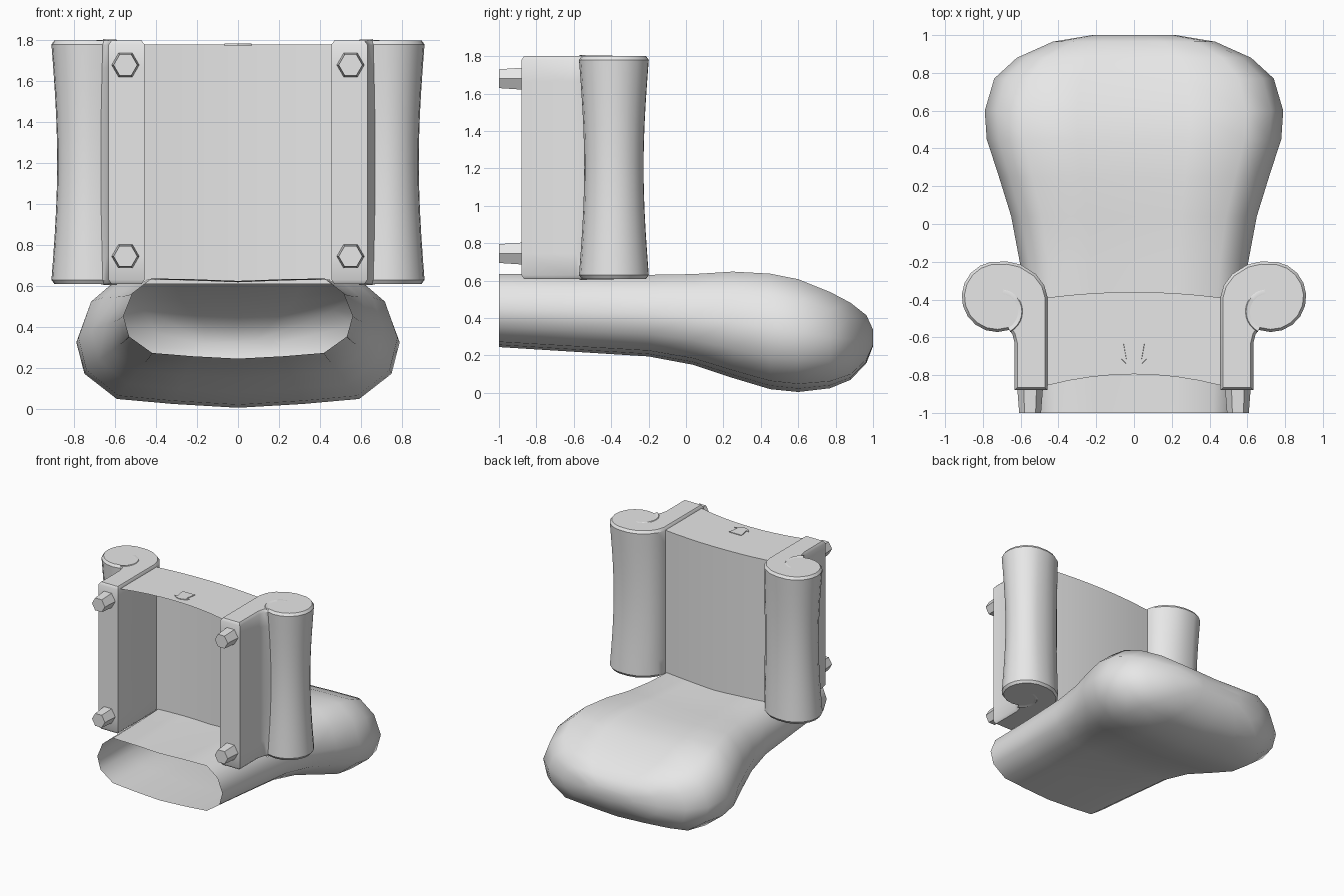
import bpy, bmesh, math
from math import sin, cos, radians, pi

cube = bpy.data.objects.get("Cube")
if cube:
    bpy.data.objects.remove(cube, do_unlink=True)

grey = bpy.data.materials.new("plain grey")
grey.use_nodes = True
grey.diffuse_color = (0.8, 0.8, 0.8, 1)
grey.node_tree.nodes["Principled BSDF"].inputs["Base Color"].default_value = (0.8, 0.8, 0.8, 1)


def loft(name, rings, closed=True, caps=(False, False), angle=35, mirror=False):
    """Skin a list of equal-length point rings into one object."""
    bm = bmesh.new()
    vs = [[bm.verts.new(p) for p in ring] for ring in rings]
    n = len(rings[0])
    for a, b in zip(vs, vs[1:]):
        for i in range(n if closed else n - 1):
            j = (i + 1) % n
            bm.faces.new((a[i], a[j], b[j], b[i]))
    for cap, ring in zip(caps, (vs[0], vs[-1])):
        if cap:
            bm.faces.new(ring)
    bmesh.ops.recalc_face_normals(bm, faces=bm.faces)
    mesh = bpy.data.meshes.new(name)
    bm.to_mesh(mesh)
    bm.free()
    mesh.materials.append(grey)
    ob = bpy.data.objects.new(name, mesh)
    bpy.context.collection.objects.link(ob)
    bpy.ops.object.select_all(action='DESELECT')
    ob.select_set(True)
    bpy.context.view_layer.objects.active = ob
    bpy.ops.object.shade_smooth_by_angle(angle=radians(angle))
    if mirror:
        ob.modifiers.new("mirror", 'MIRROR').use_axis = (True, False, False)
    return ob


def inset(points, d):
    """Shrink a clockwise outline by d."""
    out = []
    n = len(points)
    for i, (x, y) in enumerate(points):
        (ax, ay), (bx, by) = points[i - 1], points[(i + 1) % n]
        l1, l2 = math.hypot(x - ax, y - ay), math.hypot(bx - x, by - y)
        n1 = ((y - ay) / l1, (ax - x) / l1)
        n2 = ((by - y) / l2, (x - bx) / l2)
        k = d / (1 + n1[0] * n2[0] + n1[1] * n2[1])
        out.append((x + k * (n1[0] + n2[0]), y + k * (n1[1] + n2[1])))
    return out


# Back cushion: one section, scaled along y (y, half width, bottom, top); open at the low end
half = [(0, 0), (.4, .03), (.75, .07), (.95, .27), (1, .52), (.92, .8), (.75, .98), (.38, .97)]
section = half + [(0, .95)] + [(-u, v) for u, v in reversed(half[1:])]
stations = [(-1, .56, .245, .645), (-.6, .58, .22, .64), (-.2, .605, .195, .64),
            (.04, .65, .15, .645), (.25, .715, .08, .66), (.45, .78, .02, .65),
            (.6, .79, .005, .62), (.77, .74, .025, .55), (.88, .62, .07, .49),
            (.965, .43, .16, .42), (1, .22, .25, .34)]
loft("back_cushion", [[(u * w, y, b + v * (t - b)) for u, v in section]
                      for y, w, b, t in stations], caps=(False, True), angle=60)

# Seat panel and front apron: a thin bowed sheet
seat = []
for i in range(9):
    x = -.46 + .92 * i / 8
    bow = 1 - (x / .46) ** 2
    seat.append([(x, -.39 + .03 * bow, .61), (x, -.39 + .03 * bow, 1.78),
                 (x, -.855 + .06 * bow, 1.78)])
loft("seat_and_apron", seat, closed=False)

# Scrolled arms: waisted roll on a straight side panel, with bevelled ends
CX, CY, R = .725, -.385, .187
arc = [(CX + R * cos(radians(a)), CY + R * sin(radians(a))) for a in range(80, -111, -19)]
outline = [(.457, -.88), (.457, -.39), (.475, -.325), (.52, -.265), (.6, -.215),
           (.67, -.199)] + arc + [(.643, -.585), (.632, -.63), (.632, -.88)]


def waist(points, amount):
    out = []
    for x, y in points:
        w = 0 if y < -.58 else min(1, max(0, (x - .46) / .2))
        out.append((x + (CX - x) * amount * w, y + (CY - y) * amount * w))
    return out


Z0, Z1 = .63, 1.78
rim = inset(outline, .014)
arm = [[(x, y, Z0 - .02) for x, y in rim]]
for i in range(11):
    t = i / 10
    arm.append([(x, y, Z0 + (Z1 - Z0) * t) for x, y in waist(outline, .15 * sin(pi * t))])
arm.append([(x, y, Z1 + .02) for x, y in rim])
loft("scroll_arm", arm, caps=(True, True), mirror=True)

# Spiral creases on both ends of each arm roll
for label, z, s in (("front", Z1 + .02, 1), ("rear", Z0 - .02, -1)):
    spiral = []
    for i in range(13):
        t = i / 12
        a = radians(245 - 145 * t)
        r = .125 - .02 * t
        h = .005 * (1 - t) + .001
        spiral.append([(.71 + (r + d) * cos(a), -.455 + (r + d) * sin(a), z + s * k)
                       for d, k in ((-.02, 0), (0, h), (.004, 0))])
    loft("arm_crease_" + label, spiral, closed=False, mirror=True)

# Tapered six-sided legs
for label, z in (("front", 1.68), ("rear", .745)):
    leg = [[(.55 + r * cos(k * pi / 3), y, z + r * sin(k * pi / 3)) for k in range(6)]
           for y, r in ((-.87, .068), (-1, .058))]
    loft("leg_" + label, leg, caps=(True, True), mirror=True)

# Small trim tab on the apron: tapered plate with a curved foot
tab = [(-.058, -.63), (.058, -.63), (.042, -.715), (.068, -.715), (.045, -.738), (0, -.752),
       (-.045, -.738), (-.068, -.715), (-.042, -.715)]
loft("apron_tab", [[(x, y, 1.776) for x, y in tab],
                   [(x * .95, y, 1.785) for x, y in tab]], caps=(False, True))
